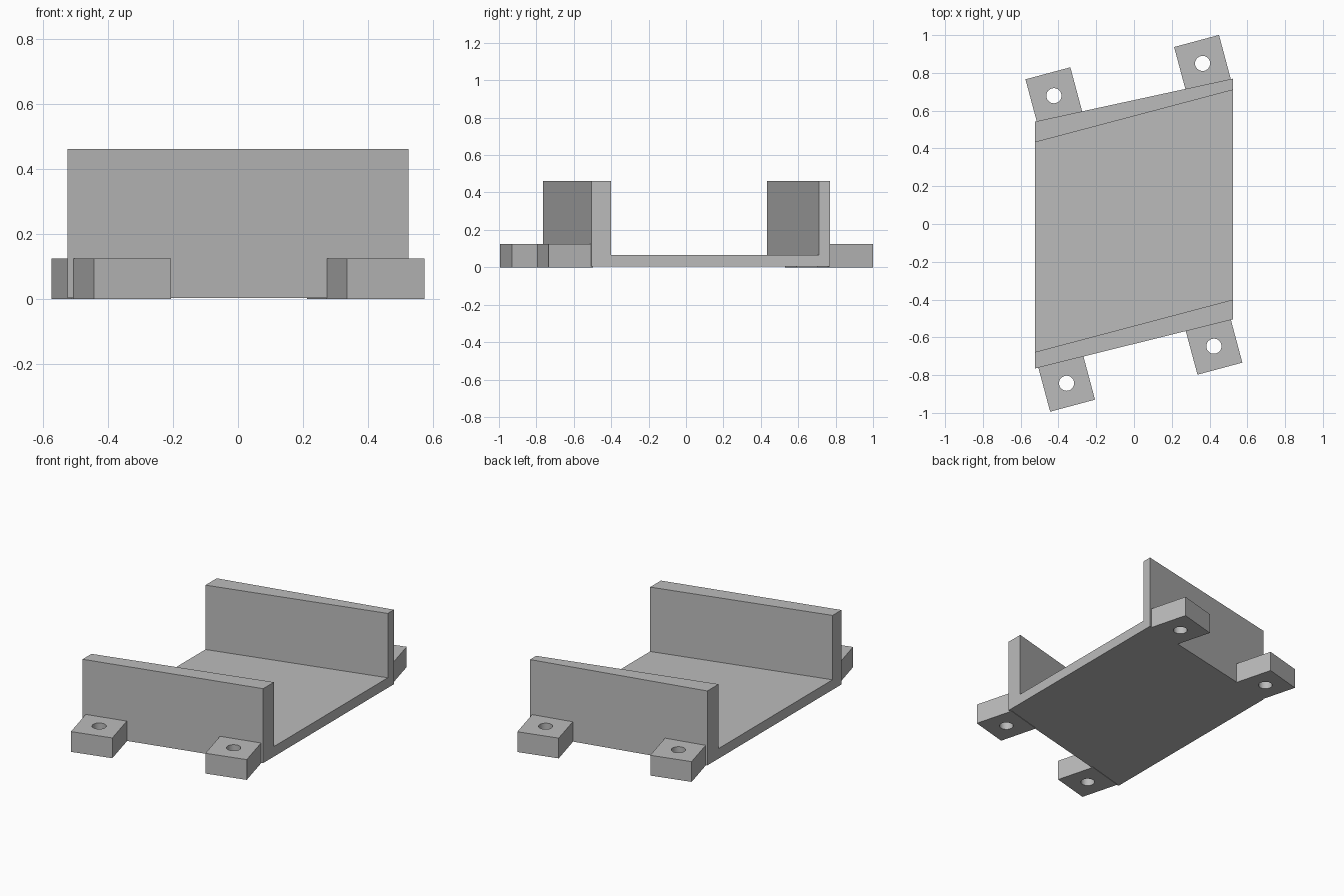
import bpy, bmesh, math
from mathutils import Vector, Matrix

if "Cube" in bpy.data.objects:
    bpy.data.objects.remove(bpy.data.objects["Cube"])

grey = bpy.data.materials.new("light grey")
grey.diffuse_color = (0.5, 0.5, 0.5, 1)
grey.use_nodes = True
grey.node_tree.nodes["Principled BSDF"].inputs["Base Color"].default_value = grey.diffuse_color


def finish(bm, name):
    bmesh.ops.recalc_face_normals(bm, faces=bm.faces)
    mesh = bpy.data.meshes.new(name)
    bm.to_mesh(mesh)
    bm.free()
    mesh.materials.append(grey)
    obj = bpy.data.objects.new(name, mesh)
    bpy.context.collection.objects.link(obj)
    return obj


# Skewed U channel: one profile at each end, joined along x
def u_profile(bm, x, outer0, inner0, inner1, outer1, bottom=0.003, floor=0.065, top=0.462):
    pts = [(outer0, bottom), (outer1, bottom), (outer1, top), (inner1, top),
           (inner1, floor), (inner0, floor), (inner0, top), (outer0, top)]
    return [bm.verts.new((x, y, z)) for y, z in pts]


bm = bmesh.new()
left = u_profile(bm, -0.525, -0.765, -0.678, 0.432, 0.542)
right = u_profile(bm, 0.525, -0.505, -0.40, 0.71, 0.77)
n = len(left)
bm.faces.new(left)
bm.faces.new(right)
for i in range(n):
    j = (i + 1) % n
    bm.faces.new((left[i], left[j], right[j], right[i]))
finish(bm, "channel_bracket")


# Square mounting tab with a round through hole
def mounting_tab(name, x, y, half=0.123, radius=0.04, height=0.125, sides=32):
    place = Matrix.Translation((x, y, 0)) @ Matrix.Rotation(math.radians(15), 4, 'Z')
    bm = bmesh.new()
    rings = []
    for z in (0, height):
        for square in (True, False):
            ring = []
            for k in range(sides):
                a = 2 * math.pi * k / sides
                c, s = math.cos(a), math.sin(a)
                r = half / max(abs(c), abs(s)) if square else radius
                ring.append(bm.verts.new(place @ Vector((r * c, r * s, z))))
            rings.append(ring)
    out_low, in_low, out_top, in_top = rings
    for a, b in ((out_low, in_low), (in_low, in_top), (in_top, out_top), (out_top, out_low)):
        for i in range(sides):
            j = (i + 1) % sides
            f = bm.faces.new((a[i], a[j], b[j], b[i]))
            f.smooth = a is in_low      # only the hole wall is round
    for e in bm.edges:
        e.smooth = e.calc_face_angle(0) < math.radians(30)
    finish(bm, name)


for name, x, y in (("back_left_tab", -0.424, 0.679), ("back_right_tab", 0.363, 0.850),
                   ("front_left_tab", -0.357, -0.843), ("front_right_tab", 0.423, -0.647)):
    mounting_tab(name, x, y)
